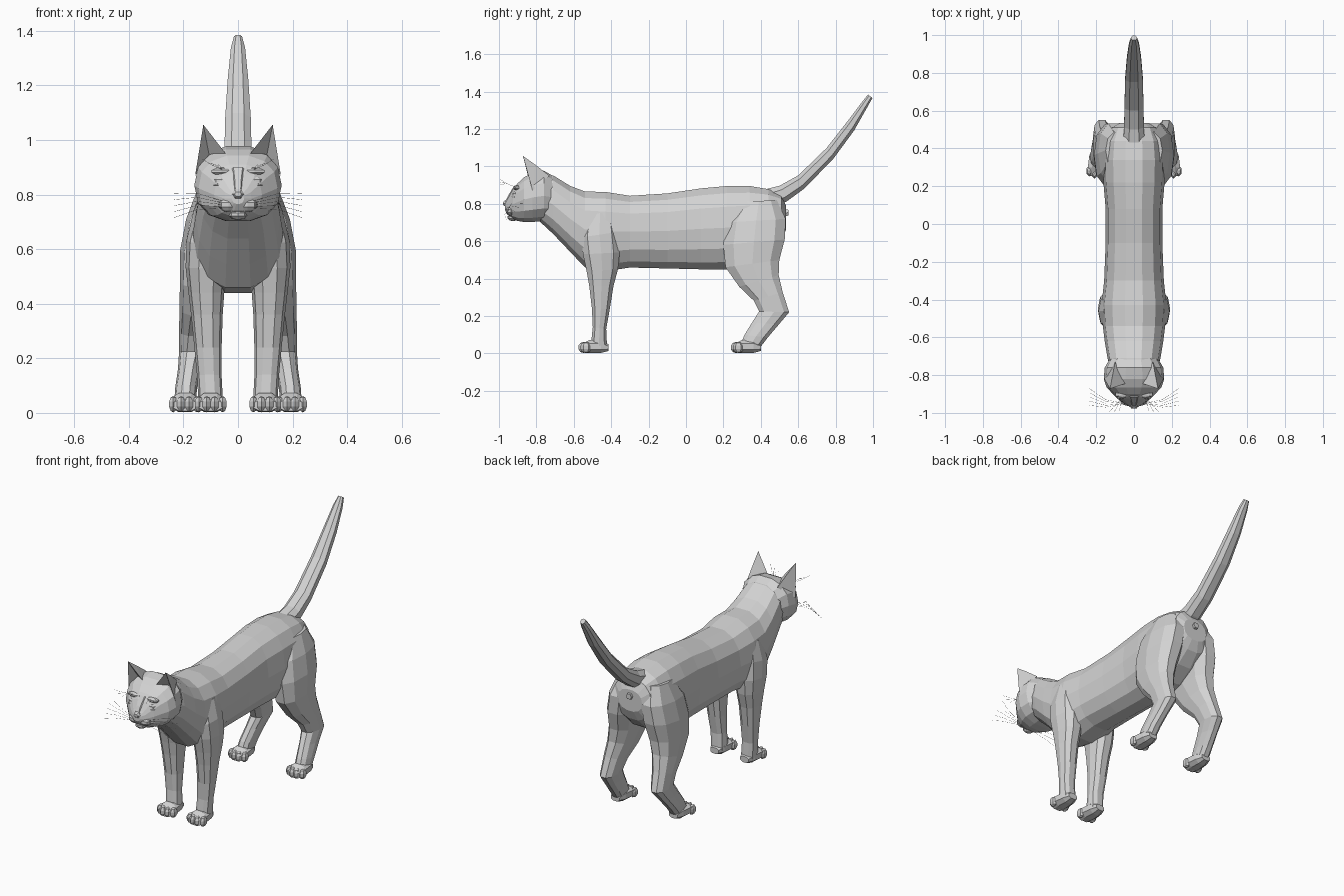
import bpy
import bmesh
from math import sin, cos, pi, copysign
from mathutils import Vector

default_cube = bpy.data.objects.get("Cube")
if default_cube:
    bpy.data.objects.remove(default_cube, do_unlink=True)

fur = bpy.data.materials.new("light_grey_fur")
fur.use_nodes = True
fur.diffuse_color = (0.65, 0.65, 0.65, 1)
fur.node_tree.nodes["Principled BSDF"].inputs["Base Color"].default_value = fur.diffuse_color


def finish(name, bm, mirrored=False):
    """Turn a bmesh into a flat-shaded object, optionally mirrored across x."""
    bmesh.ops.recalc_face_normals(bm, faces=bm.faces)
    mesh = bpy.data.meshes.new(name)
    bm.to_mesh(mesh)
    bm.free()
    mesh.materials.append(fur)
    obj = bpy.data.objects.new(name, mesh)
    bpy.context.collection.objects.link(obj)
    if mirrored:
        obj.modifiers.new("mirror", "MIRROR").use_clip = False
    return obj


def rounded(value, power):
    return copysign(abs(value) ** power, value)


def loft(name, rings, sides=12, power=0.85, mirrored=False):
    """Skin rings given as (first y, first z, second y, second z, centre x, half width)."""
    bm = bmesh.new()
    loops = []
    for ya, za, yb, zb, centre, half in rings:
        a, b = Vector((centre, ya, za)), Vector((centre, yb, zb))
        middle, reach = (a + b) / 2, (a - b) / 2
        loop = []
        for i in range(sides):
            angle = 2 * pi * (i + 0.5) / sides
            across = Vector((half * rounded(sin(angle), power), 0, 0))
            loop.append(bm.verts.new(middle + reach * rounded(cos(angle), power) + across))
        loops.append(loop)
    for low, high in zip(loops, loops[1:]):
        for i in range(sides):
            j = (i + 1) % sides
            bm.faces.new((low[i], low[j], high[j], high[i]))
    bm.faces.new(loops[0])
    bm.faces.new(loops[-1])
    return finish(name, bm, mirrored)


def upright(slices, centre=0):
    """Vertical slices (y, top, bottom, half width) as loft rings."""
    return [(y, top, y, bottom, centre, half) for y, top, bottom, half in slices]


def pebbles(name, items, segments=8, mirrored=True):
    """Faceted ellipsoids given as (centre, radii)."""
    bm = bmesh.new()
    for centre, radii in items:
        made = bmesh.ops.create_uvsphere(bm, u_segments=segments, v_segments=5, radius=1)
        for v in made["verts"]:
            v.co = Vector(c + r * p for c, r, p in zip(centre, radii, v.co))
    return finish(name, bm, mirrored)


# Torso from neck to rump
loft("torso", upright([
    (-.79, .965, .71, .12), (-.71, .955, .635, .14), (-.62, .9, .54, .155),
    (-.54, .87, .455, .165), (-.43, .868, .435, .172), (-.3, .847, .455, .158),
    (-.1, .86, .45, .15), (.08, .887, .445, .15), (.22, .9, .445, .162),
    (.34, .9, .47, .165), (.44, .882, .53, .155), (.51, .85, .6, .125),
    (.535, .79, .66, .08)]), sides=14)

# Head
loft("head", upright([
    (-.968, .805, .765, .022), (-.952, .83, .74, .05), (-.925, .88, .718, .088),
    (-.9, .912, .706, .112), (-.865, .945, .7, .145), (-.82, .968, .7, .16),
    (-.76, .98, .705, .155), (-.7, .945, .72, .12)]), sides=14)

# Tail, rising backwards
loft("tail", [
    (.42, .88, .48, .78, 0, .06), (.5, .9, .54, .81, 0, .056), (.6, .955, .635, .88, 0, .054),
    (.75, 1.1, .79, 1.04, 0, .05), (.86, 1.24, .9, 1.19, 0, .04),
    (.94, 1.345, .97, 1.315, 0, .028), (.972, 1.385, .998, 1.365, 0, .016)], sides=8)

# Legs
loft("hind_legs", [
    (.29, .81, .49, .82, .08, .07), (.21, .7, .54, .72, .105, .085),
    (.192, .58, .535, .61, .122, .09), (.205, .46, .505, .5, .135, .078),
    (.28, .355, .5, .42, .148, .066), (.36, .28, .52, .33, .162, .054),
    (.388, .225, .555, .22, .17, .046), (.35, .165, .5, .155, .18, .04),
    (.31, .1, .44, .085, .19, .04), (.29, .05, .39, .02, .194, .04)],
    sides=10, mirrored=True)
loft("front_legs", [
    (-.54, .74, -.38, .76, .09, .07), (-.565, .62, -.36, .65, .11, .078),
    (-.555, .53, -.35, .54, .116, .076), (-.535, .44, -.36, .45, .116, .066),
    (-.52, .36, -.385, .36, .114, .058), (-.505, .24, -.405, .24, .11, .05),
    (-.5, .14, -.425, .13, .105, .045), (-.51, .05, -.42, .03, .1, .045)],
    sides=10, mirrored=True)

# Paws with four toes each
for name, heel, x in (("hind", .4, .194), ("front", -.415, .1)):
    loft(name + "_paws", upright([
        (heel, .05, .012, .03), (heel - .04, .075, 0, .046),
        (heel - .1, .075, 0, .054), (heel - .145, .05, .005, .046)], x),
        sides=8, mirrored=True)
    toes = []
    for i in (-1.5, -.5, .5, 1.5):
        toes.append(((x + i * .029, heel - .138 + abs(i) * .012, .032), (.018, .03, .03)))
    pebbles(name + "_toes", toes, segments=6)

# Ears: a bent back, with a hollow front
bm = bmesh.new()
tip, inner, outer, rear, bend, hollow = [bm.verts.new(p) for p in (
    (.127, -.872, 1.056), (.045, -.845, .95), (.157, -.82, .87),
    (.1, -.73, .95), (.115, -.81, 1.012), (.105, -.8, .94))]
for face in ((tip, inner, hollow), (tip, hollow, outer), (tip, bend, inner),
             (bend, rear, inner), (tip, outer, bend), (bend, outer, rear),
             (inner, rear, outer, hollow)):
    bm.faces.new(face)
finish("ears", bm, mirrored=True)

# Face: muzzle, chin, nose, bridge, brows and closed eyelids
pebbles("muzzle_cheeks", [((.034, -.935, .762), (.04, .03, .027))])
pebbles("chin", [((0, -.925, .727), (.035, .03, .02))], mirrored=False)
loft("nose", upright([
    (-.978, .81, .792, .013), (-.965, .822, .782, .022), (-.935, .822, .785, .02)]), sides=6)
loft("nose_bridge", [
    (-.968, .812, -.94, .8, 0, .017), (-.95, .85, -.92, .84, 0, .02),
    (-.918, .9, -.89, .88, 0, .03)], sides=6)
pebbles("brows", [((.06, -.903, .885), (.045, .02, .014))], segments=6)
pebbles("eyelids", [((.06, -.913, .85), (.03, .017, .017)),
                    ((.058, -.92, .836), (.034, .014, .006))])

# Small fold under the tail
loft("tail_fold", upright([(.5, .775, .725, .022), (.548, .77, .735, .018)]), sides=6)

# Whiskers: fine curves on the muzzle and over the eyes
curve = bpy.data.curves.new("whiskers", "CURVE")
curve.dimensions = "3D"
curve.bevel_depth = 0.0006
curve.bevel_resolution = 0
curve.materials.append(fur)
for side in (-1, 1):
    strands = []
    for i in range(5):
        strands.append(((.05, -.95, .75 + i * .006), (.15, -.97 + i * .01, .745 + i * .015),
                        (.235, -.96 + i * .022, .715 + i * .022)))
    for i in range(3):
        strands.append(((.055, -.915, .89), (.07 + i * .015, -.96, .91),
                        (.08 + i * .025, -.995, .9 + i * .015)))
    for points in strands:
        spline = curve.splines.new("POLY")
        spline.points.add(len(points) - 1)
        for target, (x, y, z) in zip(spline.points, points):
            target.co = (side * x, y, z, 1)
bpy.context.collection.objects.link(bpy.data.objects.new("whiskers", curve))
